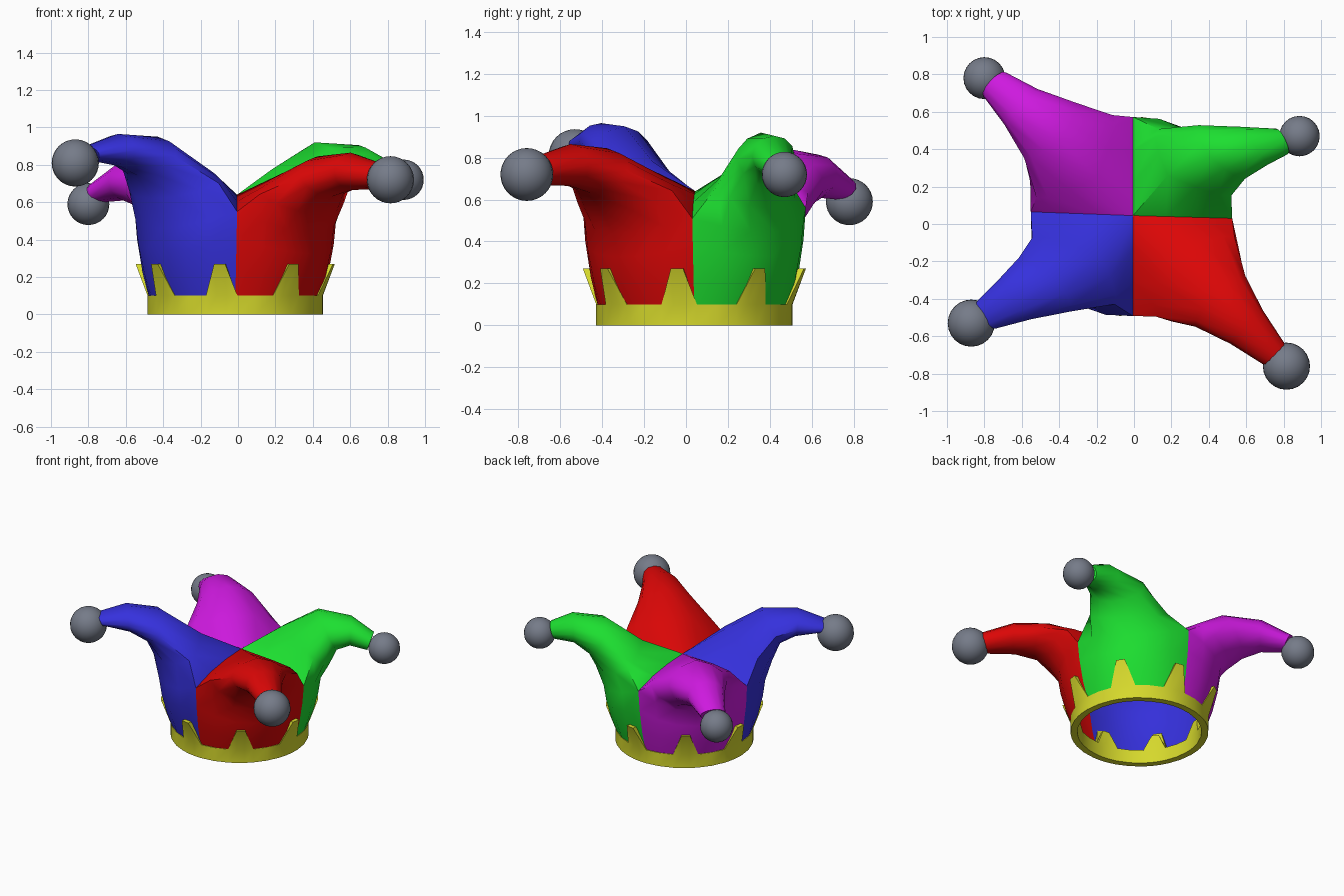
import bpy, bmesh, math
from mathutils import Vector

if "Cube" in bpy.data.objects:
    bpy.data.objects.remove(bpy.data.objects["Cube"])


def material(name, rgb):
    m = bpy.data.materials.new(name)
    m.diffuse_color = (*rgb, 1)
    m.use_nodes = True
    m.node_tree.nodes["Principled BSDF"].inputs["Base Color"].default_value = m.diffuse_color
    return m


RED = material("red", (0.72, 0.002, 0.002))
GREEN = material("green", (0.012, 0.74, 0.03))
BLUE = material("blue", (0.036, 0.03, 0.72))
MAGENTA = material("magenta", (0.62, 0.01, 0.74))
YELLOW = material("yellow", (0.67, 0.69, 0.025))
GRAY = material("gray", (0.18, 0.20, 0.25))


def finish(bm, name, mats, angle=40):
    bmesh.ops.remove_doubles(bm, verts=bm.verts, dist=0.0005)
    bmesh.ops.recalc_face_normals(bm, faces=bm.faces)
    me = bpy.data.meshes.new(name)
    bm.to_mesh(me)
    bm.free()
    ob = bpy.data.objects.new(name, me)
    bpy.context.collection.objects.link(ob)
    for m in mats:
        me.materials.append(m)
    bpy.ops.object.select_all(action='DESELECT')
    ob.select_set(True)
    bpy.context.view_layer.objects.active = ob
    bpy.ops.object.shade_smooth_by_angle(angle=math.radians(angle))
    return ob


AXIS = Vector((-0.015, 0.04, 0))      # centre of the head opening
PEAK = Vector((-0.005, 0.045, 0.64))  # where the four seams meet
RIM = [Vector(p) for p in ((0.525, 0.03, 0.51), (-0.005, 0.572, 0.56),
                           (-0.552, 0.065, 0.55), (-0.005, -0.492, 0.55))]
SEG = 6

# colour, ball centre, ball radius, and horn sections:
# (top reach, top z, bottom reach, bottom z, width to first seam, width to second seam, skew)
HORNS = [
    (GREEN, (0.885, 0.47, 0.72), 0.108,
     [(0.26, 0.775, 0.58, 0.56, 0.13, 0.36, 0.10), (0.51, 0.92, 0.64, 0.66, 0.08, 0.285, 0.05),
      (0.75, 0.905, 0.74, 0.71, 0.065, 0.18, 0.02), (0.91, 0.82, 0.87, 0.70, 0.06, 0.09, 0)]),
    (MAGENTA, (-0.80, 0.78, 0.59), 0.112,
     [(0.28, 0.75, 0.61, 0.52, 0.32, 0.28, 0), (0.56, 0.85, 0.71, 0.57, 0.235, 0.17, 0),
      (0.84, 0.815, 0.83, 0.61, 0.15, 0.11, 0), (1.05, 0.70, 0.99, 0.60, 0.10, 0.075, 0)]),
    (BLUE, (-0.87, -0.53, 0.81), 0.126,
     [(0.27, 0.785, 0.59, 0.62, 0.20, 0.34, 0.085), (0.54, 0.95, 0.65, 0.735, 0.15, 0.245, 0.04),
      (0.78, 0.965, 0.76, 0.79, 0.115, 0.16, 0.01), (0.97, 0.90, 0.93, 0.82, 0.08, 0.095, 0)]),
    (RED, (0.815, -0.76, 0.72), 0.126,
     [(0.31, 0.745, 0.62, 0.54, 0.30, 0.30, 0), (0.60, 0.845, 0.71, 0.63, 0.19, 0.19, 0),
      (0.85, 0.865, 0.85, 0.665, 0.125, 0.125, 0), (1.07, 0.81, 1.04, 0.67, 0.08, 0.08, 0)]),
]
RIDGE = (0.6, 0.25, 0, 0)  # how far each section's top leans from round to peaked


def seam(rim):
    """Three points from the rim toward the peak, rounded over at the rim."""
    pts = [rim.lerp(PEAK, i / 3) for i in range(3)]
    pts[1].z = PEAK.z - (PEAK.z - rim.z) * 0.4
    pts[2].z = PEAK.z - (PEAK.z - rim.z) * 0.1
    return pts


def wall_rows(q):
    """Quarter wall from the opening up to the curved edge under the horn."""
    a, b = RIM[q] - AXIS, RIM[(q + 1) % 4] - AXIS
    ang_a = math.atan2(a.y, a.x)
    turn = (math.atan2(b.y, b.x) - ang_a) % math.tau
    rows = [[], [], [], []]
    for i in range(SEG + 1):
        t = i / SEG
        bulge = math.sin(math.pi * t)
        g = (q + t) * math.pi / 2
        low = AXIS + Vector((0.453 * math.cos(g), 0.453 * math.sin(g), 0.06))
        g = ang_a + turn * t
        r = a.xy.length * (1 - t) + b.xy.length * t + 0.02 * bulge
        z = a.z * (1 - t) + b.z * t - 0.09 * bulge
        out = Vector((math.cos(g), math.sin(g), 0))
        high = AXIS + out * r + Vector((0, 0, z))
        for row, f in zip(rows, (0, 0.35, 0.7, 1)):
            row.append(low.lerp(high, f) + out * 0.016 * math.sin(math.pi * f))
    return rows


# Hat: four coloured quarters, each flowing into a drooping horn
bm = bmesh.new()
for q, (mat, ball, radius, sections) in enumerate(HORNS):
    before = len(bm.faces)
    rows = wall_rows(q)
    grid = [[bm.verts.new(p) for p in row] for row in rows]
    for lo, hi in zip(grid, grid[1:]):
        for i in range(SEG):
            bm.faces.new((lo[i], lo[i + 1], hi[i + 1], hi[i]))
    # first ring: seam, peak, seam, then back along the wall edge
    a, b = RIM[q], RIM[(q + 1) % 4]
    rings = [seam(a) + [PEAK] + seam(b)[:0:-1] + rows[-1][:0:-1]]
    d = Vector((ball[0] - PEAK.x, ball[1] - PEAK.y, 0)).normalized()
    side = Vector((-d.y, d.x, 0))
    base = Vector((PEAK.x, PEAK.y, 0))
    for (tr, tz, br, bz, wa, wb, skew), ridge in zip(sections, RIDGE):
        top = base + d * tr + Vector((0, 0, tz))
        bot = base + d * br + Vector((0, 0, bz))
        mid = (top + bot) / 2 + side * (wb - wa) / 2
        up, across = (top - bot) / 2, side * (wa + wb) / 2 - d * skew
        ring = []
        for k in range(12):
            c, s = math.cos(math.pi - k * math.pi / 6), math.sin(math.pi - k * math.pi / 6)
            if k < 6:
                s += ((1 - abs(c)) - s) * ridge
            ring.append(mid + across * c + up * s)
        rings.append(ring)
    loops = [[bm.verts.new(p) for p in ring] for ring in rings]
    for r0, r1 in zip(loops, loops[1:]):
        for k in range(12):
            n = (k + 1) % 12
            bm.faces.new((r0[k], r0[n], r1[n], r1[k]))
    bm.faces.new(loops[-1])
    bm.faces.ensure_lookup_table()
    for f in bm.faces[before:]:
        f.material_index = q
finish(bm, "hat", [h[0] for h in HORNS], 50)

# Balls on the horn tips
for (mat, ball, radius, _), label in zip(HORNS, ("back_right", "back_left", "front_left", "front_right")):
    bm = bmesh.new()
    bmesh.ops.create_uvsphere(bm, u_segments=24, v_segments=16, radius=radius)
    bmesh.ops.translate(bm, verts=bm.verts, vec=ball)
    finish(bm, "ball_" + label, [GRAY])


def crown(name, radius, thick, flare, height):
    """Ring band with eight blunt spikes leaning outward."""
    bm = bmesh.new()
    cols = []
    for s in range(8):
        for off, h in ((-10.5, 0.1), (-3.2, height), (3.2, height), (10.5, 0.1), (22.5, 0.1)):
            g = math.radians(-99 + 45 * s + off)
            f = flare if h > 0.1 else 0
            prof = ((radius, 0), (radius, 0.1), (radius + f, h),
                    (radius + f - thick, h), (radius - thick, 0.1), (radius - thick, 0))
            cols.append([bm.verts.new(AXIS + Vector((r * math.cos(g), r * math.sin(g), z)))
                         for r, z in prof])
    for i, c0 in enumerate(cols):
        c1 = cols[(i + 1) % len(cols)]
        for k in range(6):
            n = (k + 1) % 6
            bm.faces.new((c0[k], c1[k], c1[n], c0[n]))
    bmesh.ops.dissolve_degenerate(bm, dist=0.0005, edges=bm.edges)
    finish(bm, name, [YELLOW], 35)


# Crown band outside, and its lining inside the hat
crown("crown_band", 0.469, 0.03, 0.066, 0.27)
crown("crown_lining", 0.442, 0.02, 0.018, 0.22)
